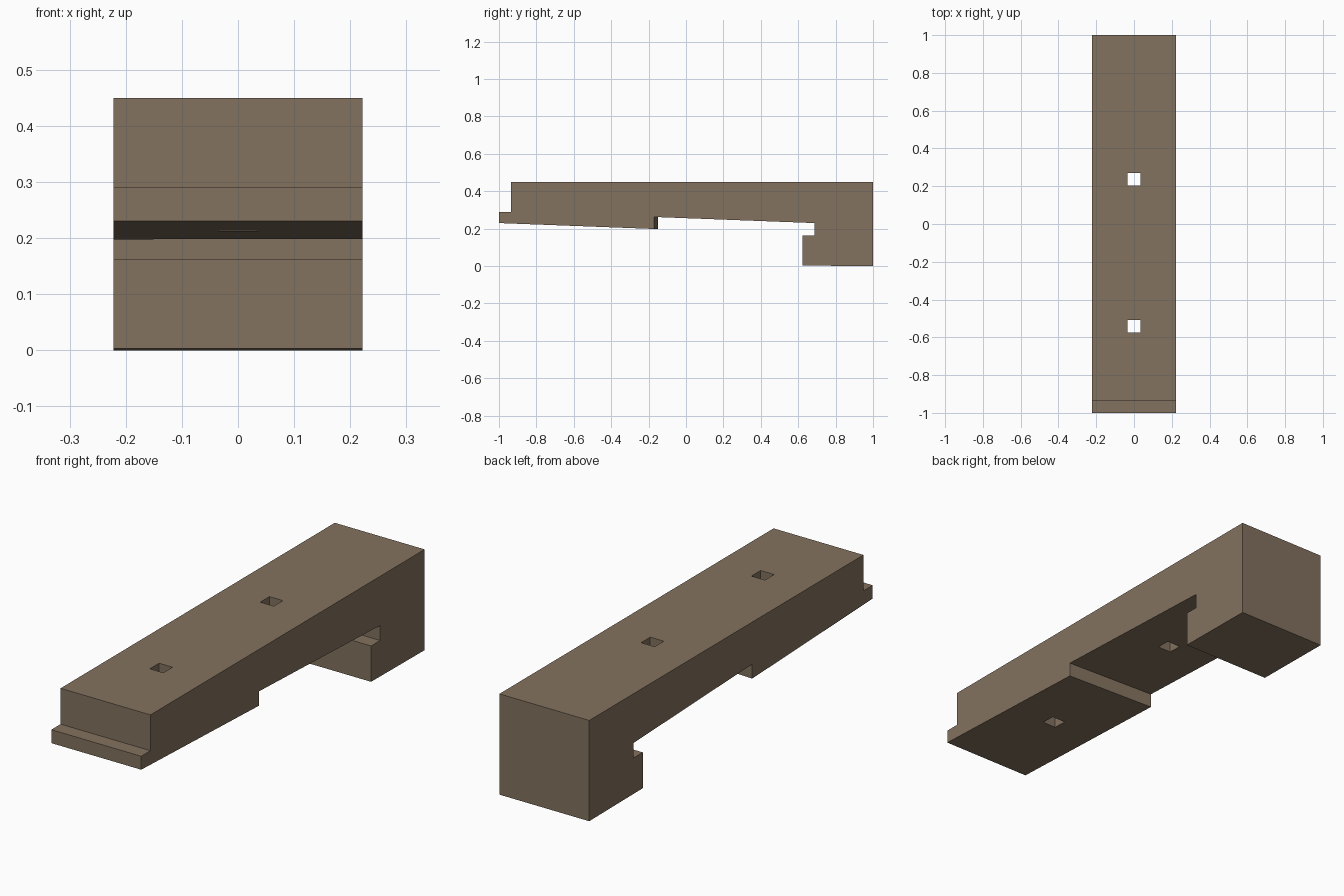
import bpy, bmesh

if "Cube" in bpy.data.objects:
    bpy.data.objects.remove(bpy.data.objects["Cube"])

HALF_W = 0.222

wood = bpy.data.materials.new("brown")
wood.diffuse_color = (0.227, 0.168, 0.114, 1.0)
wood.use_nodes = True
wood.node_tree.nodes["Principled BSDF"].inputs["Base Color"].default_value = wood.diffuse_color


def make_object(name, bm):
    bmesh.ops.recalc_face_normals(bm, faces=bm.faces[:])
    mesh = bpy.data.meshes.new(name)
    bm.to_mesh(mesh)
    bm.free()
    mesh.materials.append(wood)
    obj = bpy.data.objects.new(name, mesh)
    bpy.context.collection.objects.link(obj)
    return obj


def profile(skew):
    """Side outline (y, z); skew shifts the underside step along its slopes."""
    y = -0.16 + skew
    return [
        (-1.0, 0.29), (-0.935, 0.29), (-0.935, 0.45), (1.0, 0.45),  # tongue, top
        (1.0, 0.0), (0.622, 0.003),                                 # foot
        (0.622, 0.163), (0.686, 0.163), (0.686, 0.23),              # notch
        (y, 0.23 + (0.686 - y) * 0.038),                            # step
        (y, 0.23 - (y + 1.0) * 0.038), (-1.0, 0.23),
    ]


# Body: two side outlines joined, with the step slightly askew
bm = bmesh.new()
left = [bm.verts.new((-HALF_W, y, z)) for y, z in profile(0.01)]
right = [bm.verts.new((HALF_W, y, z)) for y, z in profile(-0.01)]
bm.faces.new(left)
bm.faces.new(right)
n = len(left)
for i in range(n):
    j = (i + 1) % n
    bm.faces.new((left[i], left[j], right[j], right[i]))
body = make_object("stepped_block", bm)

# Square holes straight through the body
for i, y in enumerate((0.237, -0.542)):
    bm = bmesh.new()
    bmesh.ops.create_cube(bm, size=1.0)
    bmesh.ops.scale(bm, verts=bm.verts[:], vec=(0.067, 0.065, 1.0))
    bmesh.ops.translate(bm, verts=bm.verts[:], vec=(0, y, 0.3))
    cutter = make_object(f"hole_cutter_{i + 1}", bm)
    cutter.hide_render = True
    cutter.hide_set(True)
    cut = body.modifiers.new(f"hole_{i + 1}", 'BOOLEAN')
    cut.operation = 'DIFFERENCE'
    cut.solver = 'EXACT'
    cut.object = cutter
